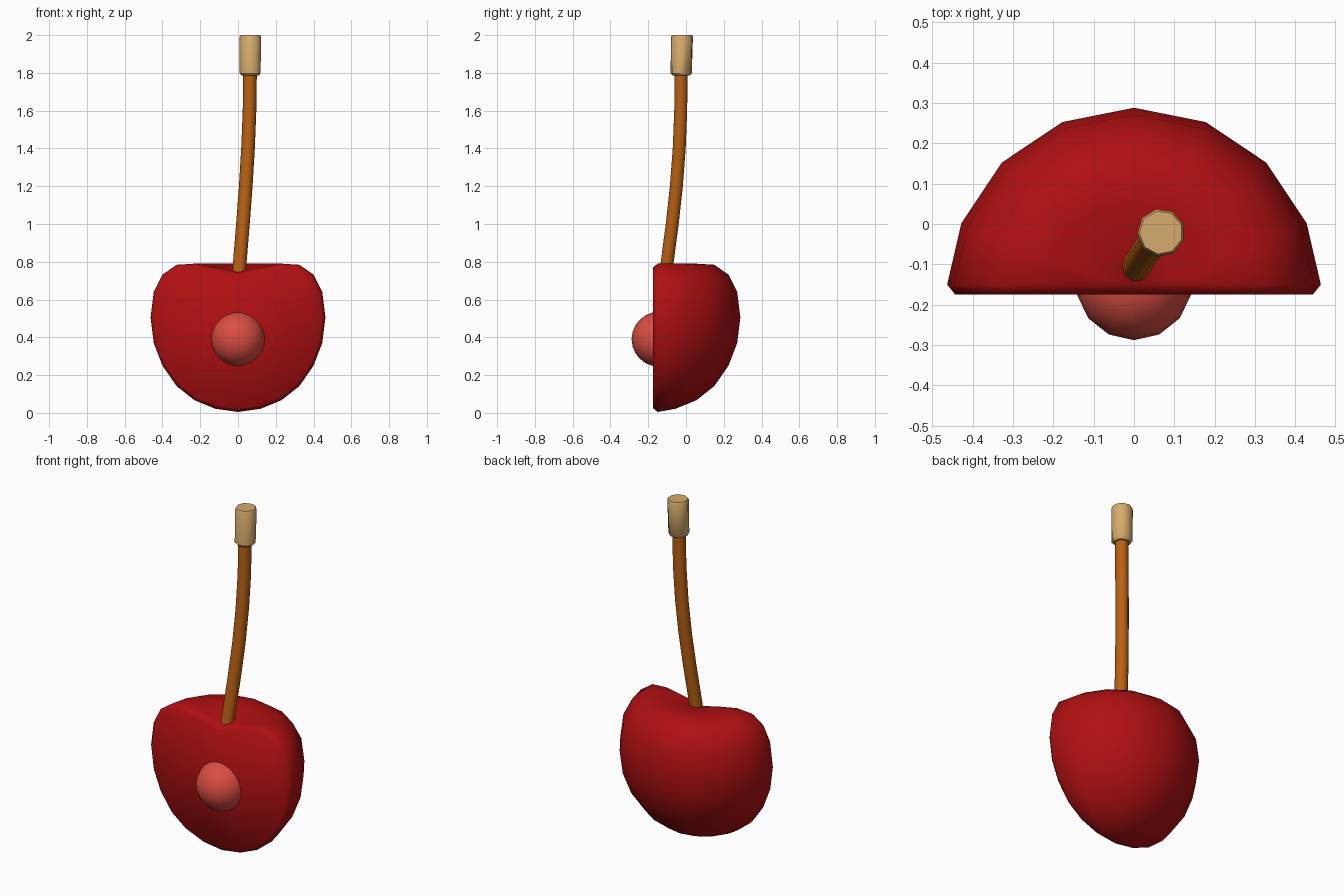
import bpy, bmesh, math
from mathutils import Vector

if "Cube" in bpy.data.objects:
    bpy.data.objects.remove(bpy.data.objects["Cube"])


def material(name, rgb):
    m = bpy.data.materials.new(name)
    m.diffuse_color = (*rgb, 1)
    m.use_nodes = True
    m.node_tree.nodes["Principled BSDF"].inputs["Base Color"].default_value = m.diffuse_color
    return m


RED = material("deep red", (0.43, 0.005, 0.006))
PINK = material("light red", (0.70, 0.075, 0.055))
BROWN = material("orange brown", (0.49, 0.12, 0.006))
TAN = material("tan", (0.67, 0.41, 0.15))


def finish(bm, name, mat, angle=None):
    bmesh.ops.recalc_face_normals(bm, faces=bm.faces)
    me = bpy.data.meshes.new(name)
    bm.to_mesh(me)
    bm.free()
    me.materials.append(mat)
    ob = bpy.data.objects.new(name, me)
    bpy.context.collection.objects.link(ob)
    for p in me.polygons:
        p.use_smooth = True
    if angle:
        bpy.context.view_layer.objects.active = ob
        ob.select_set(True)
        bpy.ops.object.shade_smooth_by_angle(angle=math.radians(angle))
        ob.select_set(False)
    return ob


def tube(name, path, sides, mat, turn=0.0, angle=None):
    """Horizontal rings along (x, y, z, radius) points, capped at both ends."""
    bm = bmesh.new()
    rings = []
    for x, y, z, r in path:
        rings.append([bm.verts.new((x + r * math.cos(turn + math.tau * i / sides),
                                    y + r * math.sin(turn + math.tau * i / sides), z))
                      for i in range(sides)])
    for a, b in zip(rings, rings[1:]):
        for i in range(sides):
            j = (i + 1) % sides
            bm.faces.new((a[i], a[j], b[j], b[i]))
    bm.faces.new(rings[0])
    bm.faces.new(rings[-1])
    return finish(bm, name, mat, angle)


# Halved fruit: half-revolved profile with a dimple, cut face towards -y
CUT, RIM, INSET, STEPS = -0.175, -0.15, 0.02, 8
profile = [(0.12, 0.022), (0.23, 0.067), (0.325, 0.142), (0.40, 0.25),
           (0.446, 0.37), (0.463, 0.505), (0.446, 0.64), (0.40, 0.732),
           (0.325, 0.784), (0.23, 0.79), (0.11, 0.768)]
bm = bmesh.new()
bottom = bm.verts.new((0, RIM, 0.005))
top = bm.verts.new((0, RIM, 0.742))
cols = []
for k in range(STEPS + 1):
    a = math.pi * k / STEPS
    cols.append([bm.verts.new((r * math.cos(a), max(RIM, CUT + r * math.sin(a)), z))
                 for r, z in profile])
for a, b in zip(cols, cols[1:]):
    bm.faces.new((bottom, b[0], a[0]))
    bm.faces.new((top, a[-1], b[-1]))
    for i in range(len(profile) - 1):
        bm.faces.new((a[i], b[i], b[i + 1], a[i + 1]))

# Chamfered rim and flat cut face
rim = [bottom] + cols[0] + [top] + cols[-1][::-1]
n = len(rim)
inner = []
for i, v in enumerate(rim):
    t = rim[(i + 1) % n].co - rim[i - 1].co
    inward = Vector((-t.z, 0, t.x)).normalized() * INSET
    inner.append(bm.verts.new((v.co.x + inward.x, CUT, v.co.z + inward.z)))
for i in range(n):
    j = (i + 1) % n
    bm.faces.new((rim[i], rim[j], inner[j], inner[i]))
bm.faces.new(inner)
finish(bm, "fruit_half", RED)

# Round stone in the cut face
bm = bmesh.new()
bmesh.ops.create_uvsphere(bm, u_segments=14, v_segments=12, radius=0.145)
bmesh.ops.translate(bm, verts=bm.verts, vec=(0, -0.143, 0.39))
finish(bm, "stone", PINK)

# Curved stem
stem = [(0.002, -0.112, 0.70), (0.013, -0.094, 0.84), (0.026, -0.073, 1.0),
        (0.041, -0.051, 1.2), (0.053, -0.036, 1.4), (0.061, -0.028, 1.6),
        (0.064, -0.026, 1.82)]
tube("stem", [(*p, 0.036) for p in stem], 10, BROWN, angle=40)

# Woody end of the stem
tube("stem_tip", [(0.065, -0.025, 1.785, 0.045), (0.065, -0.025, 1.797, 0.057),
                  (0.067, -0.021, 1.99, 0.059), (0.067, -0.021, 2.0, 0.054)],
     9, TAN, turn=math.radians(22), angle=42)
